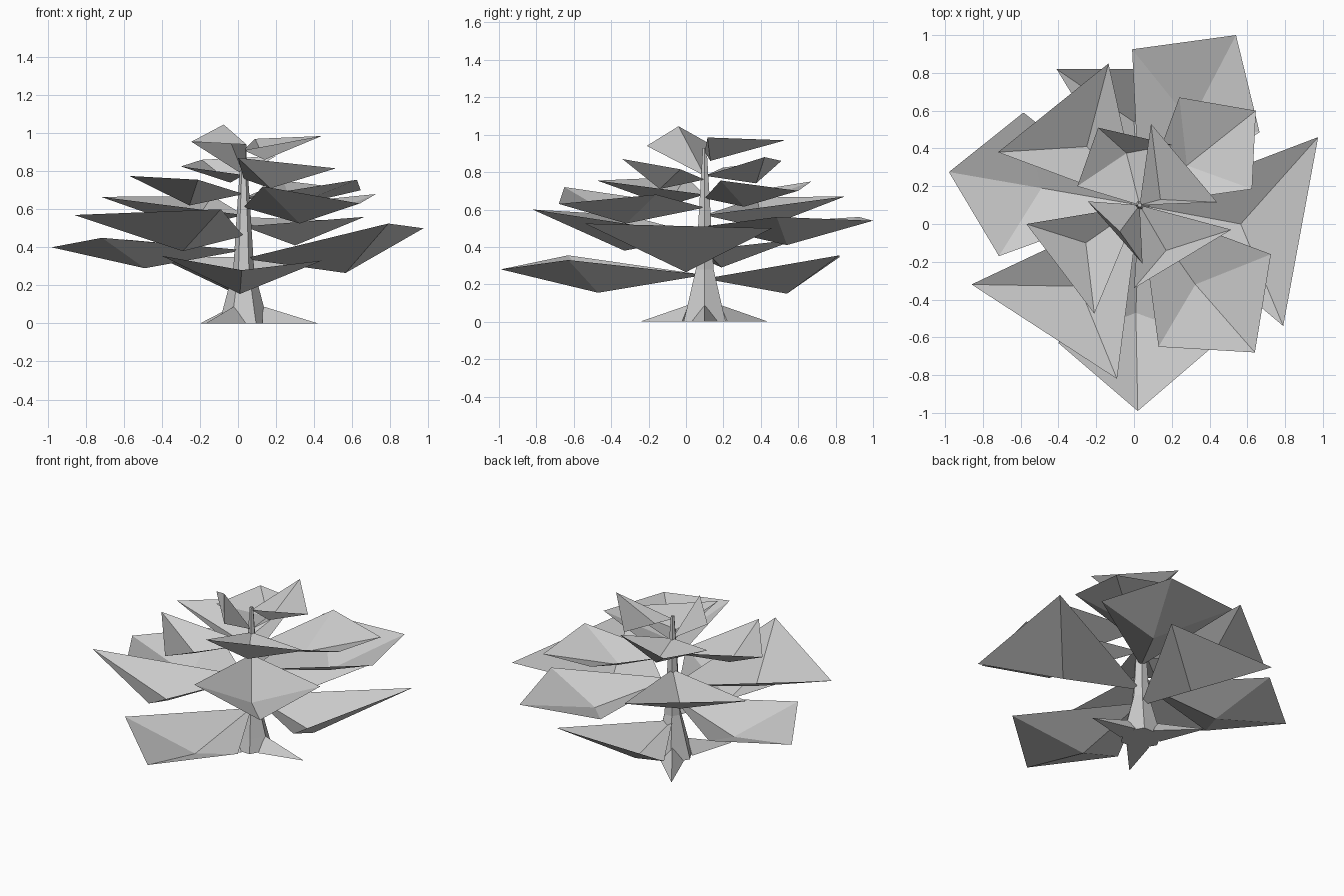
import bpy
import bmesh
from math import cos, sin, radians
from mathutils import Vector

default_cube = bpy.data.objects.get("Cube")
if default_cube:
    bpy.data.objects.remove(default_cube, do_unlink=True)

# One flat grey for the whole tree
grey = bpy.data.materials.new("light grey")
grey.use_nodes = True
colour = (0.6, 0.6, 0.6, 1)
grey.diffuse_color = colour
grey.node_tree.nodes["Principled BSDF"].inputs["Base Color"].default_value = colour

AXIS = Vector((0.03, 0.1, 0))


def finish(bm, name):
    """Turn a bmesh into a flat shaded object."""
    mesh = bpy.data.meshes.new(name)
    bm.to_mesh(mesh)
    bm.free()
    mesh.materials.append(grey)
    obj = bpy.data.objects.new(name, mesh)
    bpy.context.scene.collection.objects.link(obj)
    return obj


def bough(name, height, dip, *rim):
    """Folded foliage fan: a rim starting at the trunk, creased to one dip point."""
    bm = bmesh.new()
    hub = bm.verts.new(dip)
    start = (AXIS.x, AXIS.y, height)
    edge = [bm.verts.new(point) for point in (start, *rim)]
    for first, second in zip(edge, edge[1:] + edge[:1]):
        face = bm.faces.new((hub, first, second))
        face.normal_update()
        if face.normal.z < 0:
            face.normal_flip()
    return finish(bm, name)


def trunk(name, rings, sides):
    """Tapered, closed column made from (height, radius) rings."""
    bm = bmesh.new()
    loops = []
    for height, radius in rings:
        loop = []
        for i in range(sides):
            angle = radians(360 * i / sides)
            offset = Vector((radius * cos(angle), radius * sin(angle), height))
            loop.append(bm.verts.new(AXIS + offset))
        loops.append(loop)
    for low, high in zip(loops, loops[1:]):
        for i in range(sides):
            j = (i + 1) % sides
            bm.faces.new((low[i], low[j], high[j], high[i]))
    bm.faces.new(list(reversed(loops[0])))
    bm.faces.new(loops[-1])
    return finish(bm, name)


def root(name, heading, length):
    """Three sided spike running out from the foot of the trunk."""
    angle = radians(heading)
    out = Vector((cos(angle), sin(angle), 0))
    side = Vector((-out.y, out.x, 0))
    up = Vector((0, 0, 1))
    bm = bmesh.new()
    ridge = bm.verts.new(AXIS + out * 0.1 + up * 0.09)
    tip = bm.verts.new(AXIS + out * length)
    left = bm.verts.new(AXIS + out * 0.1 + side * 0.07)
    right = bm.verts.new(AXIS + out * 0.1 - side * 0.07)
    for corners in ((ridge, left, tip), (ridge, tip, right),
                    (left, right, tip), (ridge, right, left)):
        bm.faces.new(corners)
    bmesh.ops.recalc_face_normals(bm, faces=bm.faces)
    return finish(bm, name)


# Trunk and roots
trunk("trunk", ((0, 0.13), (0.09, 0.105), (0.28, 0.055), (0.6, 0.035), (0.93, 0.012)), 6)
for label, heading, length in (("left", 0, 0.39), ("back", 124, 0.41), ("front", -120, 0.4)):
    root(label + "_root", heading, length)

# Lowest boughs
bough("low_front_bough", 0.25, (0.01, -0.47, 0.155),
      (-0.4, -0.63, 0.355), (0.02, -0.99, 0.28), (0.44, -0.63, 0.33))
bough("low_back_bough", 0.23, (0, 0.54, 0.15),
      (-0.41, 0.82, 0.345), (0.39, 0.82, 0.355))

# Lower middle boughs
bough("wide_right_bough", 0.385, (-0.49, 0.19, 0.29),
      (-0.585, 0.59, 0.44), (-0.98, 0.275, 0.4), (-0.715, -0.17, 0.45))
bough("wide_left_bough", 0.34, (0.565, 0, 0.265),
      (0.975, 0.46, 0.5), (0.79, -0.54, 0.525))

# Middle boughs
bough("middle_back_bough", 0.51, (0.3, 0.54, 0.41),
      (-0.01, 0.925, 0.56), (0.54, 1, 0.54), (0.665, 0.485, 0.56))
bough("middle_front_bough", 0.46, (-0.29, -0.33, 0.38),
      (-0.86, -0.32, 0.57), (-0.09, -0.82, 0.6))
bough("middle_right_bough", 0.57, (-0.25, 0.41, 0.5),
      (-0.72, 0.38, 0.665), (-0.135, 0.85, 0.67))
bough("middle_left_bough", 0.61, (0.325, -0.32, 0.525),
      (0.13, -0.65, 0.72), (0.64, -0.68, 0.63), (0.725, -0.16, 0.68))

# Upper boughs
bough("upper_back_bough", 0.66, (0.28, 0.31, 0.615),
      (0.24, 0.67, 0.75), (0.645, 0.6, 0.7), (0.625, 0.185, 0.755))
bough("upper_right_bough", 0.68, (-0.255, -0.1, 0.62),
      (-0.57, 0, 0.775), (-0.21, -0.475, 0.755))
bough("upper_left_bough", 0.76, (0.17, -0.14, 0.71),
      (0, -0.34, 0.87), (0.515, -0.03, 0.815))
bough("upper_rear_bough", 0.78, (-0.04, 0.375, 0.74),
      (-0.3, 0.2, 0.825), (-0.19, 0.51, 0.86), (0.2, 0.42, 0.88))

# Crown boughs
bough("crown_left_bough", 0.91, (0.14, 0.13, 0.86),
      (0.09, 0.53, 0.97), (0.44, 0.115, 0.985))
bough("crown_right_bough", 0.78, (-0.075, -0.04, 1.045),
      (-0.245, 0.12, 0.955), (0.045, -0.21, 0.94))
